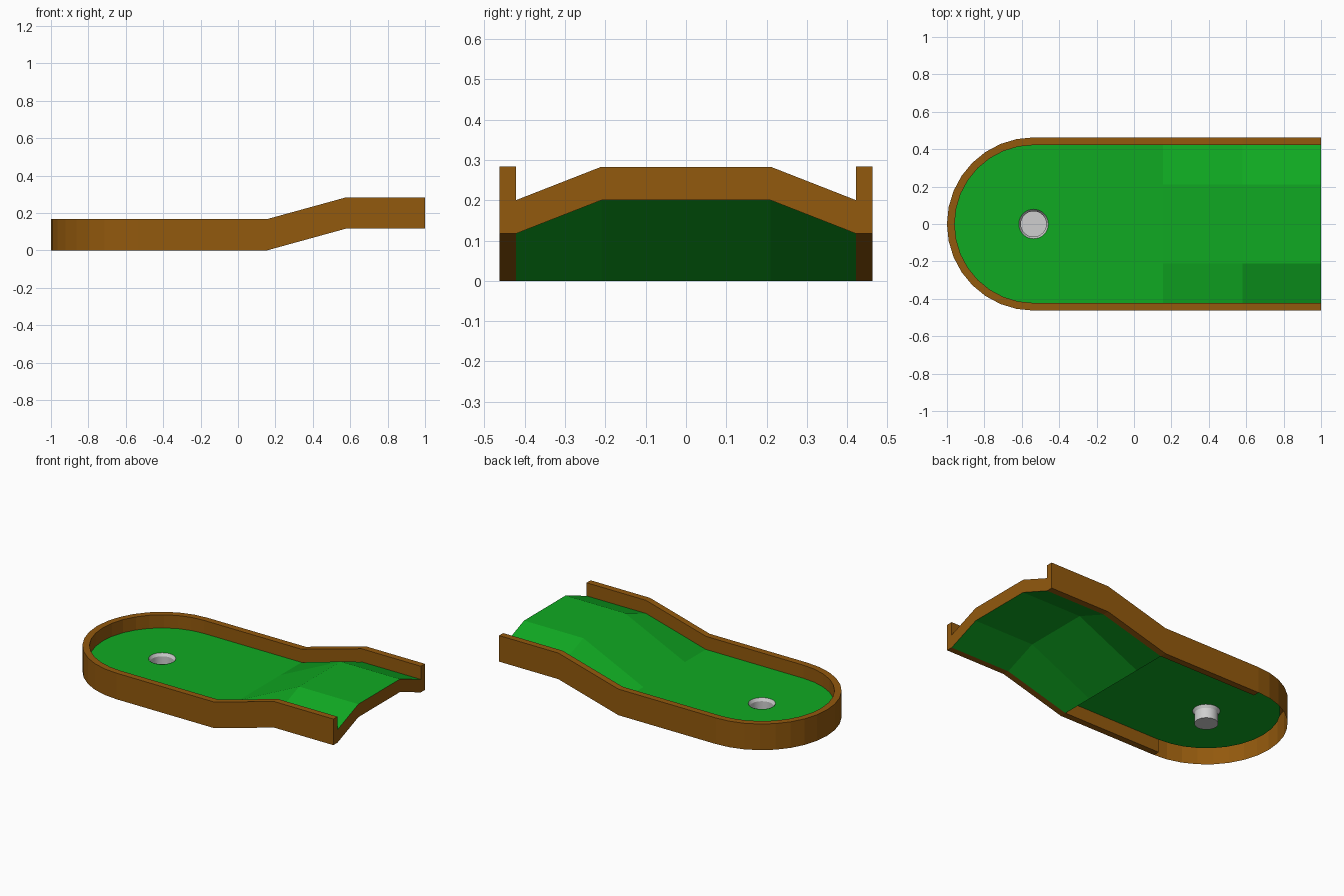
import bpy, bmesh, math

if "Cube" in bpy.data.objects:
    bpy.data.objects.remove(bpy.data.objects["Cube"])

CX, R_OUT, R_IN = -0.537, 0.463, 0.422   # round end centre and radii
FLOOR, TOP, RISE = 0.083, 0.167, 0.117   # turf height, kerb height, ramp rise
X0, X1, X2 = 0.155, 0.58, 1.0            # ramp start, ramp end, lane end
SEG = 16


def material(name, rgb):
    m = bpy.data.materials.new(name)
    m.diffuse_color = (*rgb, 1)
    m.use_nodes = True
    m.node_tree.nodes["Principled BSDF"].inputs["Base Color"].default_value = m.diffuse_color
    return m


green = material("turf_green", (0.005, 0.40, 0.016))
brown = material("kerb_brown", (0.29, 0.10, 0.004))
grey = material("cup_grey", (0.62, 0.62, 0.62))


def finish(bm, name, mats):
    me = bpy.data.meshes.new(name)
    bm.to_mesh(me)
    bm.free()
    for m in mats:
        me.materials.append(m)
    ob = bpy.data.objects.new(name, me)
    bpy.context.collection.objects.link(ob)
    return ob


def arc(r, z):
    """Half circle from the back side (+y) round to the front (-y)."""
    pts = []
    for i in range(SEG + 1):
        a = math.pi / 2 + math.pi * i / SEG
        pts.append((CX + r * math.cos(a), r * math.sin(a), z))
    return pts


def circle(r, z, n=32):
    return [(CX + r * math.cos(2 * math.pi * i / n),
             r * math.sin(2 * math.pi * i / n), z) for i in range(n)]


def skin(bm, rows, closed=False):
    """Join consecutive rows of points with quads."""
    vs = [[bm.verts.new(p) for p in row] for row in rows]
    n = len(vs[0])
    for a, b in zip(vs, vs[1:]):
        for i in range(n if closed else n - 1):
            j = (i + 1) % n
            bm.faces.new((a[i], a[j], b[j], b[i]))
    return vs


# flat turf with a hole for the cup
bm = bmesh.new()
edges = []
outline = arc(R_IN, FLOOR) + [(X0, -R_IN, FLOOR), (X0, R_IN, FLOOR)]
for loop in (outline, circle(0.079, FLOOR)):
    vs = [bm.verts.new(p) for p in loop]
    edges += [bm.edges.new((vs[i - 1], vs[i])) for i in range(len(vs))]
bmesh.ops.triangle_fill(bm, edges=edges, use_beauty=True)
bm.normal_update()
for f in bm.faces:
    if f.normal.z < 0:
        f.normal_flip()
finish(bm, "flat_turf", [green])

# ramp turf: slab with a raised middle, brown at the open end
bm = bmesh.new()
sections = []
for x, edge, mid in ((X0, 0, 0), (X1, RISE, 0.2), (X2, RISE, 0.2)):
    low = [(x, -R_IN, edge), (x, -0.21, mid), (x, 0.21, mid), (x, R_IN, edge)]
    sections.append((low, [(px, py, pz + FLOOR) for px, py, pz in low]))
bottom = skin(bm, [s[0] for s in sections])
top = skin(bm, [s[1] for s in reversed(sections)])
for i in range(3):
    f = bm.faces.new((bottom[-1][i], bottom[-1][i + 1], top[0][i + 1], top[0][i]))
    f.material_index = 1
bm.normal_update()
for f in bm.faces:
    x_mid = f.calc_center_median()
    is_top = f.verts[0] in sum(top, []) and f.material_index == 0
    want = f.normal.x if f.material_index else (f.normal.z if is_top else -f.normal.z)
    if want < 0:
        f.normal_flip()
finish(bm, "ramp_turf", [green, brown])

# curved kerb: outer face, top and inner face, open underneath
bm = bmesh.new()
skin(bm, [arc(R_IN, FLOOR), arc(R_IN, TOP), arc(R_OUT, TOP), arc(R_OUT, 0)])
bm.normal_update()
if sum(f.normal.z for f in bm.faces) < 0:
    bmesh.ops.reverse_faces(bm, faces=bm.faces[:])
finish(bm, "round_kerb", [brown])


# straight kerbs that follow the ramp
def side_kerb(name, s):
    bm = bmesh.new()
    path = ((CX, 0), (X0, 0), (X1, RISE), (X2, RISE))
    rows = [[(x, s * R_IN, z), (x, s * R_OUT, z),
             (x, s * R_OUT, z + TOP), (x, s * R_IN, z + TOP)] for x, z in path]
    vs = skin(bm, rows, closed=True)
    bm.faces.new(vs[0])
    bm.faces.new(vs[-1])
    bmesh.ops.recalc_face_normals(bm, faces=bm.faces[:])
    finish(bm, name, [brown])


side_kerb("front_kerb", -1)
side_kerb("back_kerb", 1)

# cup: flared lip, straight wall and base, facing inwards
bm = bmesh.new()
vs = skin(bm, [circle(0.079, FLOOR + 0.001), circle(0.068, 0.066), circle(0.068, 0.001)],
          closed=True)
bm.faces.new(vs[-1])
bm.normal_update()
for f in bm.faces:
    c = f.calc_center_median()
    inward = f.normal.z if abs(f.normal.z) > 0.9 else -((c.x - CX) * f.normal.x + c.y * f.normal.y)
    if inward < 0:
        f.normal_flip()
cup = finish(bm, "cup", [grey])
bpy.context.view_layer.objects.active = cup
cup.select_set(True)
bpy.ops.object.shade_smooth_by_angle(angle=math.radians(25))
